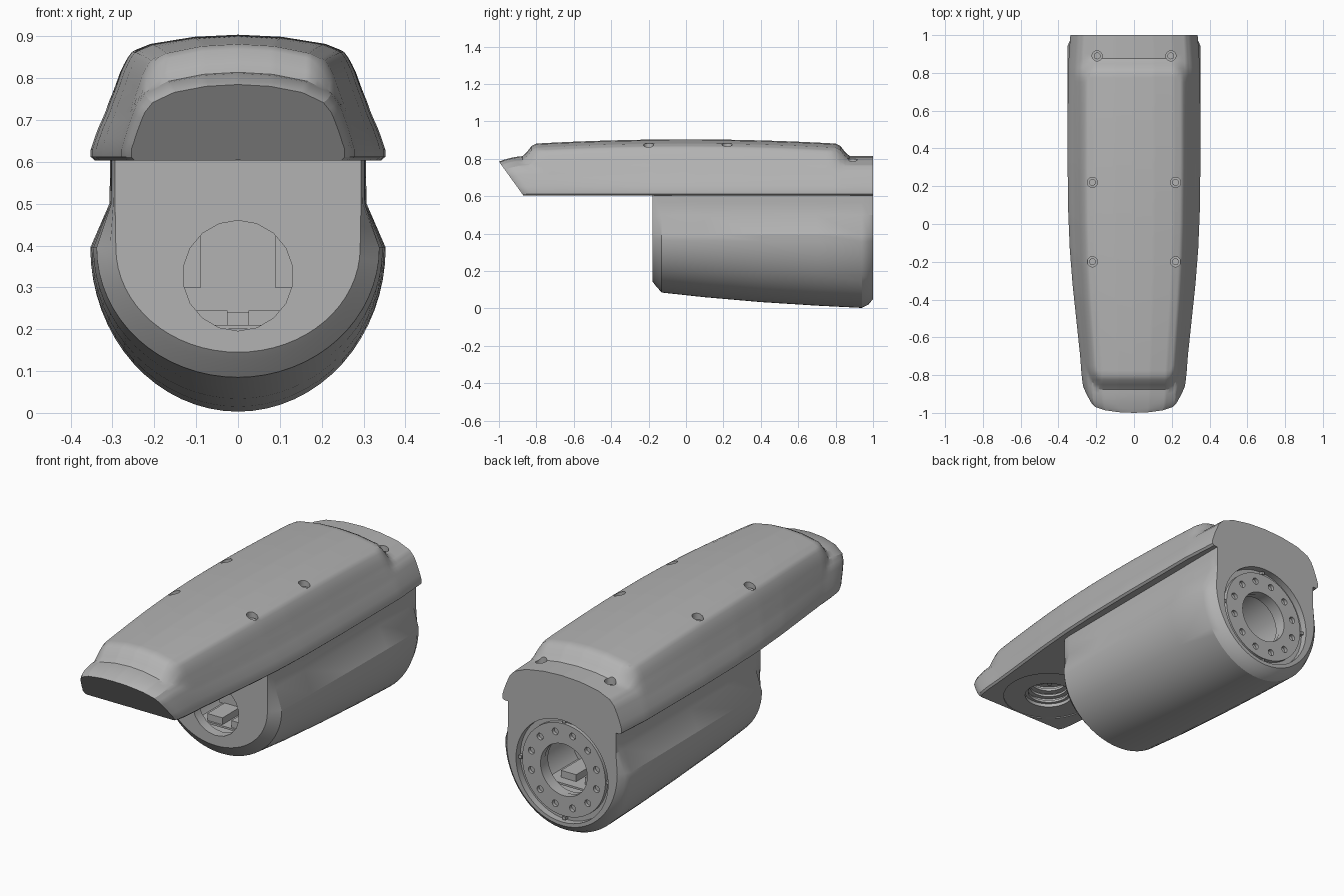
import bpy, bmesh, math
from mathutils import Vector

cube = bpy.data.objects.get("Cube")
if cube:
    bpy.data.objects.remove(cube, do_unlink=True)

grey = bpy.data.materials.new("light_grey")
grey.use_nodes = True
grey.diffuse_color = (0.45, 0.45, 0.45, 1)
grey.node_tree.nodes["Principled BSDF"].inputs["Base Color"].default_value = (0.45, 0.45, 0.45, 1)


def finish(name, bm):
    bmesh.ops.recalc_face_normals(bm, faces=bm.faces)
    mesh = bpy.data.meshes.new(name)
    bm.to_mesh(mesh)
    bm.free()
    mesh.materials.append(grey)
    obj = bpy.data.objects.new(name, mesh)
    bpy.context.collection.objects.link(obj)
    return obj


def activate(obj):
    bpy.ops.object.select_all(action='DESELECT')
    obj.select_set(True)
    bpy.context.view_layer.objects.active = obj


def smooth(obj, angle=30):
    activate(obj)
    bpy.ops.object.shade_smooth_by_angle(angle=math.radians(angle))


def loft(name, sections):
    bm = bmesh.new()
    rings = [[bm.verts.new(p) for p in s] for s in sections]
    n = len(rings[0])
    for a, b in zip(rings, rings[1:]):
        for i in range(n):
            j = (i + 1) % n
            bm.faces.new((a[i], a[j], b[j], b[i]))
    bm.faces.new(rings[0])
    bm.faces.new(rings[-1])
    return finish(name, bm)


def cylinder(name, start, end, radius, sides=48):
    bm = bmesh.new()
    a, b = Vector(start), Vector(end)
    bmesh.ops.create_cone(bm, cap_ends=True, segments=sides, radius1=radius,
                          radius2=radius, depth=(b - a).length)
    bm.transform((b - a).to_track_quat('Z', 'Y').to_matrix().to_4x4())
    bmesh.ops.translate(bm, verts=bm.verts, vec=(a + b) / 2)
    return finish(name, bm)


def box(name, low, high):
    bm = bmesh.new()
    bmesh.ops.create_cube(bm, size=1)
    for v in bm.verts:
        v.co = [l + (c + 0.5) * (h - l) for c, l, h in zip(v.co, low, high)]
    return finish(name, bm)


def cut(obj, *args):
    cutter = cylinder("cutter", *args)
    cutter.hide_render = True
    mod = obj.modifiers.new("cut", 'BOOLEAN')
    mod.operation = 'DIFFERENCE'
    mod.solver = 'EXACT'
    mod.object = cutter
    activate(obj)
    bpy.ops.object.modifier_apply(modifier=mod.name)
    bpy.data.objects.remove(cutter, do_unlink=True)


def lerp(points, t):
    for (a, p), (b, q) in zip(points, points[1:]):
        if t <= b:
            return p + (q - p) * max(0, (t - a) / (b - a))
    return points[-1][1]


# Sunshield: swept section with a raised rounded panel and a raked nose
WIDTH = [(-1, .255), (-.97, .27), (-.9, .278), (-.8, .285), (-.6, .305), (-.4, .325),
         (-.2, .34), (0, .348), (.3, .352), (.8, .35), (1, .337)]
SKIRT = [(0, .815), (.3, .81), (.6, .793), (.8, .765), (.88, .735), (.95, .68),
         (.99, .642), (1, .63)]
PANEL_X, PANEL_Y, CORNER, RAMP = .318, .875, .11, .065


def panel(u, s):
    qx, qy = abs(u) * .352 - PANEL_X + CORNER, abs(s) - PANEL_Y + CORNER
    d = math.hypot(max(qx, 0), max(qy, 0)) + min(max(qx, qy), 0) - CORNER
    t = min(max(-d / RAMP, 0), 1)
    return (.089 - .035 * s * s) * (.35 * t + .65 * t * t * (3 - 2 * t))


def shield_point(u, s, z):
    z += panel(u, s) if z > .65 else 0
    if z > .65:
        z -= (z - .6) * .14 * max(0, (-s - .85) / .15) ** 2
    front = -1 + max(0, .785 - z) * .72
    return (u * lerp(WIDTH, s), 1 - (1 - front) * (1 - s) / 2, z)


stations = [-1, -.99] + [-.975 + i * .025 for i in range(80)]
across = [i / 40 for i in range(-39, 40)]
sections = []
for s in stations:
    ring = [(-.97, .603), (-1, .612), (-1, .63)]
    ring += [(u, lerp(SKIRT, abs(u))) for u in across]
    ring += [(1, .63), (1, .612), (.97, .603)]
    sections.append([shield_point(u, s, z) for u, z in ring])
shield = loft("sunshield", sections)

# Screw pockets and screws on the shield
for side in (-1, 1):
    for x, y, z in ((.22, .22, .872), (.22, -.2, .872), (.195, .89, .79)):
        cut(shield, (side * x, y, z - .035), (side * x, y, z + .06), .027, 20)
        screw = cylinder("shield_screw", (side * x, y, z - .05), (side * x, y, z - .018), .018, 16)
        smooth(screw)

# Round port under the overhang
PORT = -.65
cut(shield, (0, PORT, .55), (0, PORT, .608), .22)
cut(shield, (0, PORT, .58), (0, PORT, .72), .115)
smooth(shield, 28)
for i in range(3):
    z = .625 + i * .028
    ring = cylinder("port_thread", (0, PORT, z), (0, PORT, z + .012), .12)
    cut(ring, (0, PORT, z - .1), (0, PORT, z + .1), .1 - i * .008)
    smooth(ring)
for i in range(8):
    a = i * math.tau / 8
    x, y = .055 * math.cos(a), PORT + .055 * math.sin(a)
    smooth(cylinder("port_stud", (x, y, .7), (x, y, .73), .012, 12))

# Housing: flared sides above a round belly
sections = []
for y, wide, neck, low in ((-.18, .292, .294, .145), (-.165, .306, .298, .125),
                           (-.13, .338, .302, .085), (.1, .346, .303, .06),
                           (.4, .35, .304, .034), (.7, .353, .305, .015),
                           (.94, .353, .306, .003), (.975, .338, .306, .02),
                           (1, .312, .304, .05)):
    ring = [(neck, .64), (neck, .57), (neck + (wide - neck) * .03, .5)]
    for i in range(33):
        a = math.pi * i / 32
        ring.append((wide * math.cos(a), .395 - (.395 - low) * math.sin(a)))
    ring += [(-x, z) for x, z in reversed(ring[:3])]
    sections.append([(x, y, z) for x, z in ring])
housing = loft("housing", sections)

# Hollow interior, front window and rear opening
AXIS = .328


def bore(obj, y0, y1, radius, sides=48):
    cut(obj, (0, y0, AXIS), (0, y1, AXIS), radius, sides)


bore(housing, -.13, .92, .2)
bore(housing, -.3, 0, .132, 18)
bore(housing, .965, 1.1, .26)
bore(housing, .8, 1.05, .135)
smooth(housing, 25)

# Rear flange with a circle of bolt holes
flange = cylinder("rear_flange", (0, .95, AXIS), (0, .985, AXIS), .235)
bore(flange, .8, 1.1, .132)
for i in range(12):
    a = (i + .5) * math.tau / 12
    x, z = .19 * math.cos(a), AXIS + .19 * math.sin(a)
    cut(flange, (x, .968, z), (x, 1.1, z), .017, 16)
smooth(flange)
for i in range(4):
    a = i * math.tau / 4
    x, z = .247 * math.cos(a), AXIS + .247 * math.sin(a)
    box("flange_key", (x - .008, .95, z - .008), (x + .008, .985, z + .008))

# Inner tray, rails and camera block
box("inner_tray", (-.16, -.1, .2), (.16, .9, .21))
for side in (-1, 1):
    low, high = sorted((side * .025, side * .11))
    box("tray_rail", (low, -.09, .21), (high, .85, .245))
box("camera_block", (-.09, .05, .3), (.09, .6, .46))
box("block_support", (-.14, .05, .24), (.14, .6, .3))
smooth(cylinder("inner_bulkhead", (0, .62, AXIS), (0, .64, AXIS), .205))
